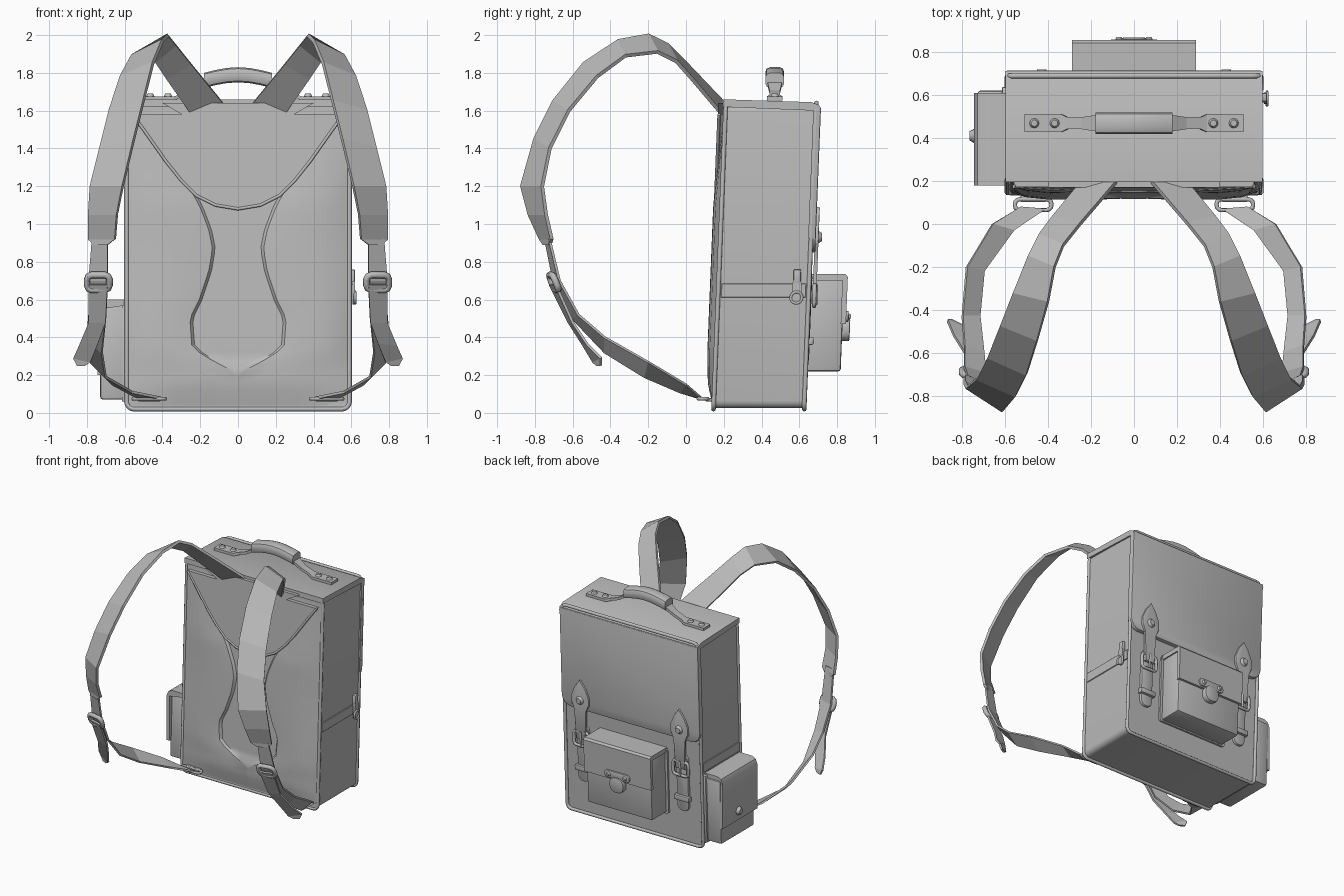
import bpy
import bmesh
import math
from mathutils import Vector

cube = bpy.data.objects.get("Cube")
if cube:
    bpy.data.objects.remove(cube, do_unlink=True)

grey = bpy.data.materials.new("plain_grey")
grey.use_nodes = True
grey.diffuse_color = (0.5, 0.5, 0.5, 1)
grey.node_tree.nodes["Principled BSDF"].inputs["Base Color"].default_value = grey.diffuse_color

LEAN = 0.04  # the whole bag leans back slightly


def lean(p):
    return Vector((p[0], p[1] + LEAN * p[2], p[2]))


def finish(name, bm, leaning=True, smooth=True):
    """Turn a bmesh into a named object, leaning with the bag."""
    if leaning:
        for v in bm.verts:
            v.co = lean(v.co)
    bmesh.ops.recalc_face_normals(bm, faces=bm.faces[:])
    mesh = bpy.data.meshes.new(name)
    bm.to_mesh(mesh)
    bm.free()
    mesh.materials.append(grey)
    obj = bpy.data.objects.new(name, mesh)
    bpy.context.collection.objects.link(obj)
    if smooth:
        bpy.ops.object.select_all(action='DESELECT')
        obj.select_set(True)
        bpy.context.view_layer.objects.active = obj
        bpy.ops.object.shade_smooth_by_angle(angle=math.radians(30))
    return obj


def box(name, lo, hi, bevel=0.01, segments=2, leaning=True):
    bm = bmesh.new()
    bmesh.ops.create_cube(bm, size=1)
    lo, hi = Vector(lo), Vector(hi)
    for v in bm.verts:
        v.co = (lo + hi) / 2 + v.co * (hi - lo)
    if bevel:
        bmesh.ops.bevel(bm, geom=bm.edges[:], offset=bevel, segments=segments,
                        profile=0.5, affect='EDGES')
    return finish(name, bm, leaning)


def prism(name, outline, axis, lo, hi, bevel=0.0, leaning=True):
    """Extrude a 2D outline along an axis (the other two axes keep their order)."""
    bm = bmesh.new()

    def place(p, depth):
        co = list(p)
        co.insert("xyz".index(axis), depth)
        return bm.verts.new(co)
    a = [place(p, lo) for p in outline]
    b = [place(p, hi) for p in outline]
    bm.faces.new(a)
    cap = bm.faces.new(b[::-1])
    for i in range(len(a)):
        j = (i + 1) % len(a)
        bm.faces.new((a[i], a[j], b[j], b[i]))
    if bevel:
        bmesh.ops.bevel(bm, geom=list(cap.edges), offset=bevel, segments=2,
                        profile=0.5, affect='EDGES')
    return finish(name, bm, leaning)


def rounded(cx, cz, w, h, r, steps=4):
    """Rounded rectangle outline."""
    pts = []
    for q, (sx, sz) in enumerate(((1, 1), (-1, 1), (-1, -1), (1, -1))):
        for k in range(steps + 1):
            a = math.pi / 2 * (q + k / steps)
            pts.append((cx + sx * (w / 2 - r) + r * math.cos(a),
                        cz + sz * (h / 2 - r) + r * math.sin(a)))
    return pts


def tube(name, pts, radius, closed=False):
    curve = bpy.data.curves.new(name, 'CURVE')
    curve.dimensions = '3D'
    curve.bevel_depth = radius
    curve.bevel_resolution = 1
    curve.use_fill_caps = True
    spline = curve.splines.new('POLY')
    spline.points.add(len(pts) - 1)
    for sp, p in zip(spline.points, pts):
        sp.co = (*p, 1)
    spline.use_cyclic_u = closed
    curve.materials.append(grey)
    obj = bpy.data.objects.new(name, curve)
    bpy.context.collection.objects.link(obj)


def ribbon(name, inner, outer, side, thick):
    """Strap spanned between two edge paths."""
    bm = bmesh.new()
    rows = [[bm.verts.new((p[0] * side, p[1], p[2])) for p in pair]
            for pair in zip(inner, outer)]
    for (a, b), (c, d) in zip(rows, rows[1:]):
        bm.faces.new((a, b, d, c))
    obj = finish(name, bm, False, False)
    mod = obj.modifiers.new("thickness", 'SOLIDIFY')
    mod.thickness, mod.offset = thick, 0


def stud(name, centre, direction, radius, height, leaning=True):
    """Domed rivet."""
    bm = bmesh.new()
    bmesh.ops.create_cone(bm, cap_ends=True, segments=12, radius1=radius,
                          radius2=radius * 0.6, depth=height)
    turn = Vector((0, 0, 1)).rotation_difference(Vector(direction)).to_matrix()
    for v in bm.verts:
        v.co = turn @ v.co + Vector(centre)
    finish(name, bm, leaning)


def blend(table, z):
    for (z0, a), (z1, b) in zip(table, table[1:]):
        if z <= z1:
            return a + (b - a) * max(0, (z - z0) / (z1 - z0))
    return table[-1][1]


# Main body with piping round the front and back edges
prism("body", rounded(0, 0.83, 1.18, 1.61, 0.04), 'y', 0.14, 0.62)
for label, y in (("front", 0.145), ("back", 0.625)):
    tube(label + "_piping", [lean((x, y, z)) for x, z in rounded(0, 0.83, 1.18, 1.62, 0.04)], 0.013, True)

# Top cover and the long flap down the back
prism("top_cover", [(0.13, 1.62), (0.13, 1.66), (0.6, 1.645), (0.645, 1.625), (0.65, 1.6), (0.62, 1.6)],
      'x', -0.6, 0.6)
flap = [p for p in rounded(0, 1.24, 1.2, 0.78, 0.08) if p[1] < 1.3] + [(0.6, 1.62), (-0.6, 1.62)]
flap.sort(key=lambda p: math.atan2(p[1] - 1.24, p[0]))
prism("back_flap", flap, 'y', 0.61, 0.65, 0.008)

# Padded front panel with a sunken keyhole channel
channel = ((0.2, 0), (0.25, 0.06), (0.3, 0.17), (0.36, 0.23), (0.5, 0.24), (0.6, 0.19), (0.75, 0.14),
           (0.87, 0.12), (0.97, 0.14), (1.1, 0.19), (1.2, 0.25))
loft = ((0.04, 0), (0.15, 0.03), (0.3, 0.04), (1.1, 0.04), (1.35, 0.02), (1.6, 0.0))
bm = bmesh.new()
rows = []
for i in range(40):
    z = 0.04 + 0.04 * i
    k, d = blend(channel, z), blend(loft, z)
    sunk = d * (0.4 if k > 0.05 else 0.95)
    half = [(k * 0.5, sunk), (k, sunk), (k + 0.015, d * 0.85)]
    half += [(k + (0.58 - k) * t, d * f) for t, f in ((0.25, 1), (0.55, 0.95), (0.8, 0.7), (1, 0))]
    line = [(-x, h) for x, h in half[::-1]] + [(0, sunk)] + half
    rows.append([bm.verts.new((x, 0.14 - h, z)) for x, h in line])
for r, s in zip(rows, rows[1:]):
    for j in range(len(r) - 1):
        bm.faces.new((r[j], r[j + 1], s[j + 1], s[j]))
finish("front_padding", bm)

# Curved yoke over the padding with a piped edge
edge = [(0.56, 1.58), (0.5, 1.5), (0.38, 1.33), (0.3, 1.23), (0.22, 1.15), (0.12, 1.1), (0, 1.08)]
edge += [(-x, z) for x, z in edge[-2::-1]]
prism("yoke", edge, 'y', 0.11, 0.14)
tube("yoke_piping", [lean((x, 0.112, z)) for x, z in edge], 0.009)
prism("strap_anchor", [(-0.4, 1.64), (0.4, 1.64), (0.28, 1.57), (-0.28, 1.57)], 'y', 0.105, 0.14)

# Carry handle
arc = [(x / 100, 0.03 * math.cos(x / 18 * math.pi / 2)) for x in range(-18, 19, 6)]
arc = [(x, 0.03 * math.cos(x / 0.18 * math.pi / 2)) for x in (-0.18, -0.12, -0.06, 0, 0.06, 0.12, 0.18)]
bm = bmesh.new()
ring = rounded(0, 0, 0.1, 0.08, 0.025, 2)
loops = [[bm.verts.new((x, 0.47 + a, 1.76 + h + b)) for a, b in ring] for x, h in arc]
for r, s in zip(loops, loops[1:]):
    for j in range(len(r)):
        bm.faces.new((r[j - 1], r[j], s[j], s[j - 1]))
bm.faces.new(loops[0])
bm.faces.new(loops[-1])
finish("handle_grip", bm, False)
path = ((0.51, 1.665, 0.042), (0.34, 1.665, 0.042), (0.31, 1.675, 0.028), (0.24, 1.7, 0.028), (0.16, 1.75, 0.04))
for side in (-1, 1):
    ribbon("handle_strap", [(x, 0.47 - w, z) for x, z, w in path],
           [(x, 0.47 + w, z) for x, z, w in path], side, 0.02)
    for x in (0.37, 0.465):
        stud("handle_rivet", (side * x, 0.47, 1.68), (0, 0, 1), 0.025, 0.02, False)

# Back pocket with its flap and clasp
box("back_pocket", (-0.28, 0.61, 0.22), (0.28, 0.81, 0.72), 0.012)
prism("back_pocket_flap", [(0.62, 0.735), (0.815, 0.735), (0.828, 0.72), (0.828, 0.47), (0.8, 0.47), (0.8, 0.7),
                           (0.62, 0.7)], 'x', -0.29, 0.29)
prism("back_pocket_rim", rounded(0, 0.47, 0.6, 0.52, 0.02), 'y', 0.62, 0.635)
prism("clasp_plate", rounded(0, 0.51, 0.22, 0.06, 0.028), 'y', 0.82, 0.84, 0.006)
prism("clasp_tongue", rounded(0, 0.44, 0.12, 0.12, 0.05), 'y', 0.81, 0.85, 0.008)
for x in (-0.07, 0.07):
    stud("clasp_rivet", (x, 0.845, 0.51), (0, 1, 0), 0.018, 0.014)

# Closing straps with rivet, buckle and keeper
for side in (-1, 1):
    cx = side * 0.43
    tab = [(0, 1.09), (0.045, 1.03), (0.075, 0.96), (0.075, 0.9), (0.045, 0.85), (0.042, 0.62)]
    tab += [(-x, z) for x, z in tab[:0:-1]]
    prism("closing_tab", [(cx + x, z) for x, z in tab], 'y', 0.645, 0.665, 0.005)
    prism("closing_strap", rounded(cx, 0.5, 0.1, 0.45, 0.045), 'y', 0.61, 0.64, 0.005)
    stud("closing_rivet", (cx, 0.672, 0.93), (0, 1, 0), 0.035, 0.022)
    tube("closing_buckle", [lean((x, 0.655, z)) for x, z in rounded(cx, 0.62, 0.13, 0.11, 0.02, 2)], 0.012, True)
    tube("buckle_pin", [lean((cx, 0.665, z)) for z in (0.57, 0.68)], 0.008)
    box("strap_keeper", (cx - 0.065, 0.62, 0.36), (cx + 0.065, 0.66, 0.4), 0.006)

# Side pocket with rounded flap and button
box("side_pocket", (-0.73, 0.19, 0.07), (-0.58, 0.6, 0.57), 0.015)
prism("side_pocket_flap", [(-0.59, 0.6), (-0.7, 0.6), (-0.73, 0.585), (-0.745, 0.55), (-0.745, 0.2), (-0.72, 0.2),
                           (-0.72, 0.55), (-0.59, 0.57)], 'y', 0.18, 0.61, leaning=False)
box("side_pocket_rim", (-0.615, 0.18, 0.06), (-0.58, 0.615, 0.59), 0.005)
stud("side_button", (-0.755, 0.4, 0.27), (-1, 0, 0), 0.035, 0.025)

# Zip bands on the sides, with the pull on one side
for side in (-1, 1):
    x0, x1 = sorted((side * 0.58, side * 0.596))
    box("zip_band", (x0, 0.16, 0.61), (x1, 0.61, 0.685), 0.003, 1)
box("zip_slider", (0.59, 0.54, 0.68), (0.62, 0.58, 0.76), 0.008)
prism("zip_pull", rounded(0.56, 0.64, 0.05, 0.13, 0.024), 'x', 0.605, 0.62)
tube("zip_ring", [lean((0.62, y, z)) for y, z in rounded(0.56, 0.61, 0.06, 0.06, 0.029)], 0.008, True)

# Shoulder straps: edge paths from the bag over the top and down
wide_in = [(0.07, 0.21, 1.63), (0.25, 0, 1.85), (0.33, -0.1, 1.95), (0.37, -0.2, 2), (0.4, -0.36, 1.97),
           (0.45, -0.54, 1.85), (0.5, -0.7, 1.65), (0.55, -0.8, 1.45), (0.61, -0.87, 1.2),
           (0.64, -0.83, 1.05), (0.65, -0.77, 0.92), (0.69, -0.75, 0.89)]
wide_out = [(0.24, 0.2, 1.57), (0.38, 0.03, 1.77), (0.44, -0.05, 1.86), (0.49, -0.15, 1.91), (0.56, -0.32, 1.89),
            (0.62, -0.47, 1.78), (0.68, -0.62, 1.6), (0.73, -0.72, 1.4), (0.78, -0.76, 1.2),
            (0.79, -0.74, 1.05), (0.79, -0.71, 0.92), (0.76, -0.72, 0.89)]
web_in = [(0.69, -0.75, 0.95), (0.69, -0.7, 0.7), (0.7, -0.6, 0.5), (0.72, -0.43, 0.32), (0.7, -0.22, 0.19),
          (0.56, -0.03, 0.11), (0.41, 0.07, 0.08)]
web_out = [(0.77, -0.73, 0.95), (0.79, -0.67, 0.7), (0.79, -0.57, 0.52), (0.8, -0.43, 0.4), (0.78, -0.2, 0.27),
           (0.66, 0, 0.15), (0.53, 0.08, 0.08)]
tail_in = [(0.69, -0.72, 0.68), (0.7, -0.62, 0.48), (0.74, -0.55, 0.37), (0.78, -0.49, 0.27), (0.81, -0.47, 0.25)]
tail_out = [(0.79, -0.69, 0.68), (0.79, -0.6, 0.48), (0.84, -0.52, 0.36), (0.87, -0.45, 0.29), (0.85, -0.45, 0.25)]
for side in (-1, 1):
    ribbon("shoulder_strap", wide_in, wide_out, side, 0.02)
    ribbon("lower_webbing", web_in, web_out, side, 0.014)
    ribbon("webbing_tail", tail_in, tail_out, side, 0.014)
    frame = rounded(0.74, 0.69, 0.12, 0.08, 0.025, 2)
    tube("strap_adjuster", [(side * x, -0.7 + 0.2 * (x - 0.74) - 0.4 * (z - 0.69), z) for x, z in frame], 0.018, True)
    loop = rounded(0.47, 0.09, 0.17, 0.05, 0.022, 3)
    tube("base_ring", [(side * x, y, 0.075) for x, y in loop], 0.01, True)
    box("ring_tab", (side * 0.47 - 0.06, 0.1, 0.06), (side * 0.47 + 0.06, 0.15, 0.08), 0.004, 1)
